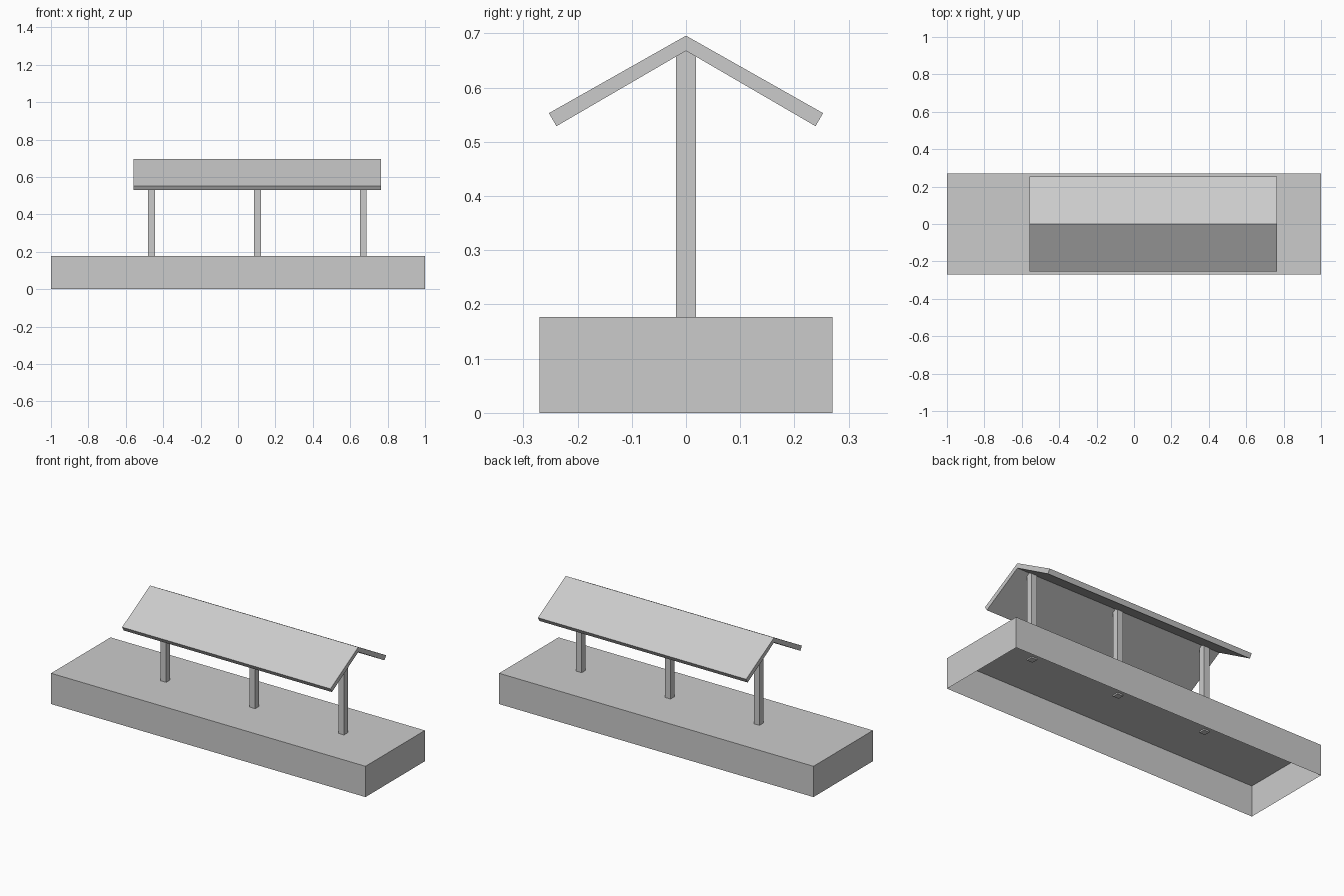
import bpy
import bmesh
from mathutils import Matrix, Vector

cube = bpy.data.objects.get("Cube")
if cube:
    bpy.data.objects.remove(cube, do_unlink=True)

grey = bpy.data.materials.new("plain grey")
grey.use_nodes = True
grey.diffuse_color = (0.6, 0.6, 0.6, 1)
grey.node_tree.nodes["Principled BSDF"].inputs["Base Color"].default_value = grey.diffuse_color


def add_object(name, bm):
    mesh = bpy.data.meshes.new(name)
    bmesh.ops.recalc_face_normals(bm, faces=bm.faces)
    bm.to_mesh(mesh)
    bm.free()
    mesh.materials.append(grey)
    obj = bpy.data.objects.new(name, mesh)
    bpy.context.collection.objects.link(obj)
    return obj


def add_box(name, low, high, open_bottom=False):
    low, high = Vector(low), Vector(high)
    bm = bmesh.new()
    place = Matrix.Translation((low + high) / 2) @ Matrix.Diagonal((high - low).to_4d())
    bmesh.ops.create_cube(bm, size=1, matrix=place)
    if open_bottom:
        bm.normal_update()
        under = [f for f in bm.faces if f.normal.z < -0.5]
        bmesh.ops.delete(bm, geom=under, context="FACES_ONLY")
    return add_object(name, bm)


def add_extrusion(name, profile, x_start, x_end):
    """Extrude a closed (y, z) profile along x."""
    bm = bmesh.new()
    end = bm.faces.new([bm.verts.new((x_start, y, z)) for y, z in profile])
    moved = bmesh.ops.extrude_face_region(bm, geom=[end], use_keep_orig=True)["geom"]
    verts = [v for v in moved if isinstance(v, bmesh.types.BMVert)]
    bmesh.ops.translate(bm, verts=verts, vec=(x_end - x_start, 0, 0))
    return add_object(name, bm)


# Platform: thin shell, open underneath
deck = 0.177
add_box("platform", (-1, -0.27, 0), (1, 0.27, deck), open_bottom=True)

# Posts along the centre line, reaching just below the deck and into the roof
half = 0.018
for side, x in (("right", -0.462), ("middle", 0.104), ("left", 0.669)):
    add_box(side + "_post", (x - half, -half, deck - 0.008), (x + half, half, 0.672))

# Gabled roof: two sloping slabs meeting at the ridge
half_roof = [(0.239, 0.529), (0.253, 0.553)]
profile = ([(0, 0.668)] + half_roof + [(0, 0.696)]
           + [(-y, z) for y, z in reversed(half_roof)])
add_extrusion("roof", profile, -0.56, 0.765)
